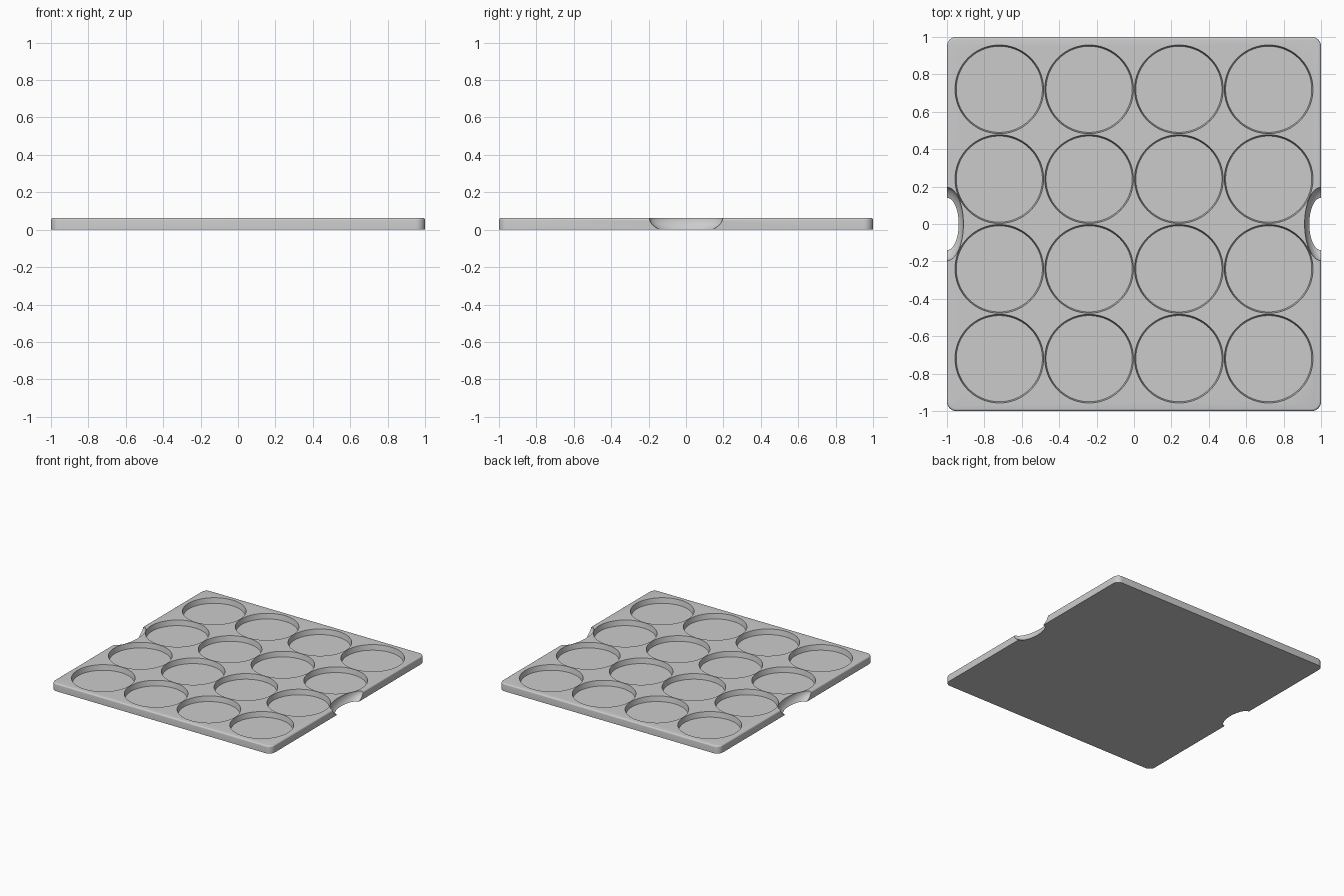
import bpy, bmesh, math
from mathutils import Matrix, Vector

old = bpy.data.objects.get("Cube")
if old:
    bpy.data.objects.remove(old)

HEIGHT, FLOOR = 0.063, 0.02
PITCH = 0.48

grey = bpy.data.materials.new("plain grey")
grey.use_nodes = True
colour = (0.6, 0.6, 0.6, 1)
grey.diffuse_color = colour
grey.node_tree.nodes["Principled BSDF"].inputs["Base Color"].default_value = colour


def make_object(name, bm):
    mesh = bpy.data.meshes.new(name)
    bmesh.ops.recalc_face_normals(bm, faces=bm.faces)
    bm.to_mesh(mesh)
    bm.free()
    mesh.materials.append(grey)
    obj = bpy.data.objects.new(name, mesh)
    bpy.context.collection.objects.link(obj)
    return obj


def lathe(bm, profile, centre, steps=96):
    """Closed turned solid from (radius, z) pairs, bottom to top."""
    rings = []
    for r, z in profile:
        rings.append([bm.verts.new((centre[0] + r * math.cos(math.tau * i / steps),
                                    centre[1] + r * math.sin(math.tau * i / steps), z))
                      for i in range(steps)])
    for low, high in zip(rings, rings[1:]):
        for i in range(steps):
            j = (i + 1) % steps
            bm.faces.new((low[i], low[j], high[j], high[i]))
    bm.faces.new(rings[0])
    bm.faces.new(rings[-1])


# Tray slab: rounded corners, then a softened top rim
bm = bmesh.new()
bmesh.ops.create_cube(bm, size=1, matrix=Matrix.Translation((0, 0, HEIGHT / 2))
                      @ Matrix.Diagonal((2, 2, HEIGHT, 1)))
uprights = [e for e in bm.edges if abs(e.verts[0].co.z - e.verts[1].co.z) > 0.01]
bmesh.ops.bevel(bm, geom=uprights, offset=0.05, segments=10, profile=0.5, affect='EDGES')
rim = [e for e in bm.edges if all(v.co.z > HEIGHT - 0.001 for v in e.verts)]
bmesh.ops.bevel(bm, geom=rim, offset=0.012, segments=4, profile=0.5, affect='EDGES')
tray = make_object("tray", bm)

# Sixteen round pockets with slightly tapered walls
bm = bmesh.new()
for col in range(4):
    for row in range(4):
        lathe(bm, [(0.23, FLOOR), (0.237, HEIGHT), (0.237, HEIGHT + 0.05)],
              ((col - 1.5) * PITCH, (row - 1.5) * PITCH))
pockets = make_object("pocket_cutter", bm)

# Scooped finger notches on the left and right edges
bm = bmesh.new()
for side in (-1, 1):
    bmesh.ops.create_uvsphere(bm, u_segments=96, v_segments=48, radius=1,
                              matrix=Matrix.Translation((side, 0, HEIGHT))
                              @ Matrix.Diagonal((0.088, 0.196, 0.09, 1)))
notches = make_object("notch_cutter", bm)

for cutter in (pockets, notches):
    mod = tray.modifiers.new(cutter.name, 'BOOLEAN')
    mod.operation = 'DIFFERENCE'
    mod.solver = 'EXACT'
    mod.object = cutter

# Bake the cuts and drop the cutters
bpy.context.view_layer.update()
graph = bpy.context.evaluated_depsgraph_get()
baked = bpy.data.meshes.new_from_object(tray.evaluated_get(graph))
tray.modifiers.clear()
tray.data = baked
for cutter in (pockets, notches):
    bpy.data.objects.remove(cutter)

bpy.ops.object.select_all(action='DESELECT')
tray.select_set(True)
bpy.context.view_layer.objects.active = tray
bpy.ops.object.shade_smooth_by_angle(angle=math.radians(30))
